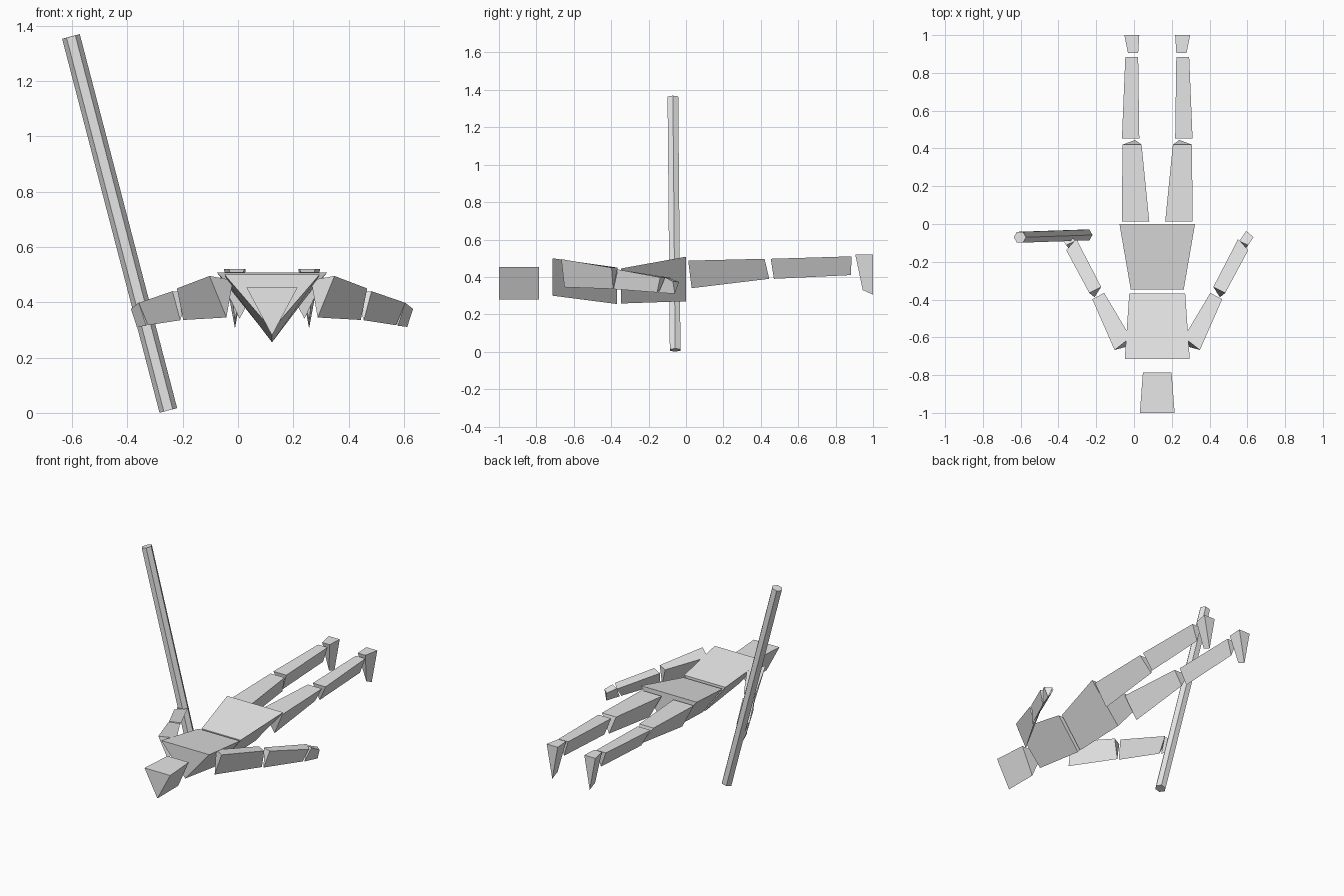
import bpy
import bmesh
from mathutils import Vector

if "Cube" in bpy.data.objects:
    bpy.data.objects.remove(bpy.data.objects["Cube"], do_unlink=True)

CENTRE = 0.123  # x of the figure's own plane of symmetry

# One plain grey for everything
grey = bpy.data.materials.new("plain_grey")
grey.use_nodes = True
colour = (0.8, 0.8, 0.8, 1)
grey.diffuse_color = colour
grey.node_tree.nodes["Principled BSDF"].inputs["Base Color"].default_value = colour


def loft(name, start, end):
    """Solid between two rings with the same number of points, flat shaded."""
    bm = bmesh.new()
    ring_a = [bm.verts.new(p) for p in start]
    ring_b = [bm.verts.new(p) for p in end]
    bm.faces.new(ring_a)
    bm.faces.new(list(reversed(ring_b)))
    count = len(ring_a)
    for i in range(count):
        j = (i + 1) % count
        bm.faces.new((ring_a[i], ring_a[j], ring_b[j], ring_b[i]))
    bmesh.ops.recalc_face_normals(bm, faces=bm.faces)
    mesh = bpy.data.meshes.new(name)
    bm.to_mesh(mesh)
    bm.free()
    mesh.materials.append(grey)
    obj = bpy.data.objects.new(name, mesh)
    bpy.context.scene.collection.objects.link(obj)
    return obj


def body_section(y, half_width, top, bottom):
    """Symmetric triangle, flat side up."""
    return [(CENTRE - half_width, y, top), (CENTRE + half_width, y, top), (CENTRE, y, bottom)]


def leg_section(y, inner, outer, top, apex_x, apex_y, apex_z):
    """Triangle whose lower corner may lean along the leg."""
    return [(inner, y, top), (outer, y, top), (apex_x, apex_y, apex_z)]


def flipped(points):
    return [(2 * CENTRE - x, y, z) for x, y, z in points]


def limb_pair(name, start, end):
    loft("left_" + name, start, end)
    loft("right_" + name, flipped(start), flipped(end))


# Head and trunk
loft("head", body_section(-1, 0.092, 0.453, 0.28), body_section(-0.787, 0.076, 0.453, 0.28))
loft("chest", body_section(-0.715, 0.172, 0.5, 0.3), body_section(-0.368, 0.148, 0.45, 0.255))
loft("hips", body_section(-0.348, 0.14, 0.445, 0.258), body_section(0, 0.2, 0.508, 0.27))

# Legs
limb_pair("thigh",
          leg_section(0.012, 0.165, 0.31, 0.487, 0.24, 0.03, 0.34),
          leg_section(0.42, 0.206, 0.307, 0.497, 0.24, 0.445, 0.39))
limb_pair("shin",
          leg_section(0.453, 0.218, 0.31, 0.497, 0.255, 0.47, 0.39),
          leg_section(0.885, 0.224, 0.292, 0.51, 0.255, 0.882, 0.41))
limb_pair("foot",
          leg_section(0.905, 0.224, 0.278, 0.52, 0.257, 0.945, 0.33),
          leg_section(1, 0.218, 0.297, 0.52, 0.257, 1, 0.305))

# Arms: each section is inner top, outer top, lower corner
limb_pair("upper_arm",
          [(0.264, -0.6, 0.48), (0.349, -0.667, 0.495), (0.288, -0.65, 0.345)],
          [(0.404, -0.365, 0.45), (0.467, -0.398, 0.45), (0.444, -0.39, 0.336)])
limb_pair("forearm",
          [(0.42, -0.333, 0.435), (0.483, -0.365, 0.44), (0.455, -0.388, 0.335)],
          [(0.551, -0.08, 0.395), (0.605, -0.138, 0.398), (0.572, -0.155, 0.317)])
limb_pair("hand",
          [(0.558, -0.09, 0.393), (0.605, -0.112, 0.398), (0.578, -0.147, 0.315)],
          [(0.594, -0.037, 0.373), (0.633, -0.07, 0.376), (0.612, -0.06, 0.311)])

# Hexagonal staff, leaning outward
foot_of_staff = Vector((-0.252, -0.058, 0.009))
top_of_staff = Vector((-0.604, -0.07, 1.361))
axis = (top_of_staff - foot_of_staff).normalized()
back = axis.cross(Vector((1, 0, 0))).normalized()
side = back.cross(axis)


def staff_ring(centre, radius=0.033):
    tall = radius * 0.75 ** 0.5
    half = radius / 2
    corners = [(radius, 0), (half, tall), (-half, tall), (-radius, 0), (-half, -tall), (half, -tall)]
    return [centre + side * a + back * b for a, b in corners]


loft("staff", staff_ring(foot_of_staff), staff_ring(top_of_staff))
